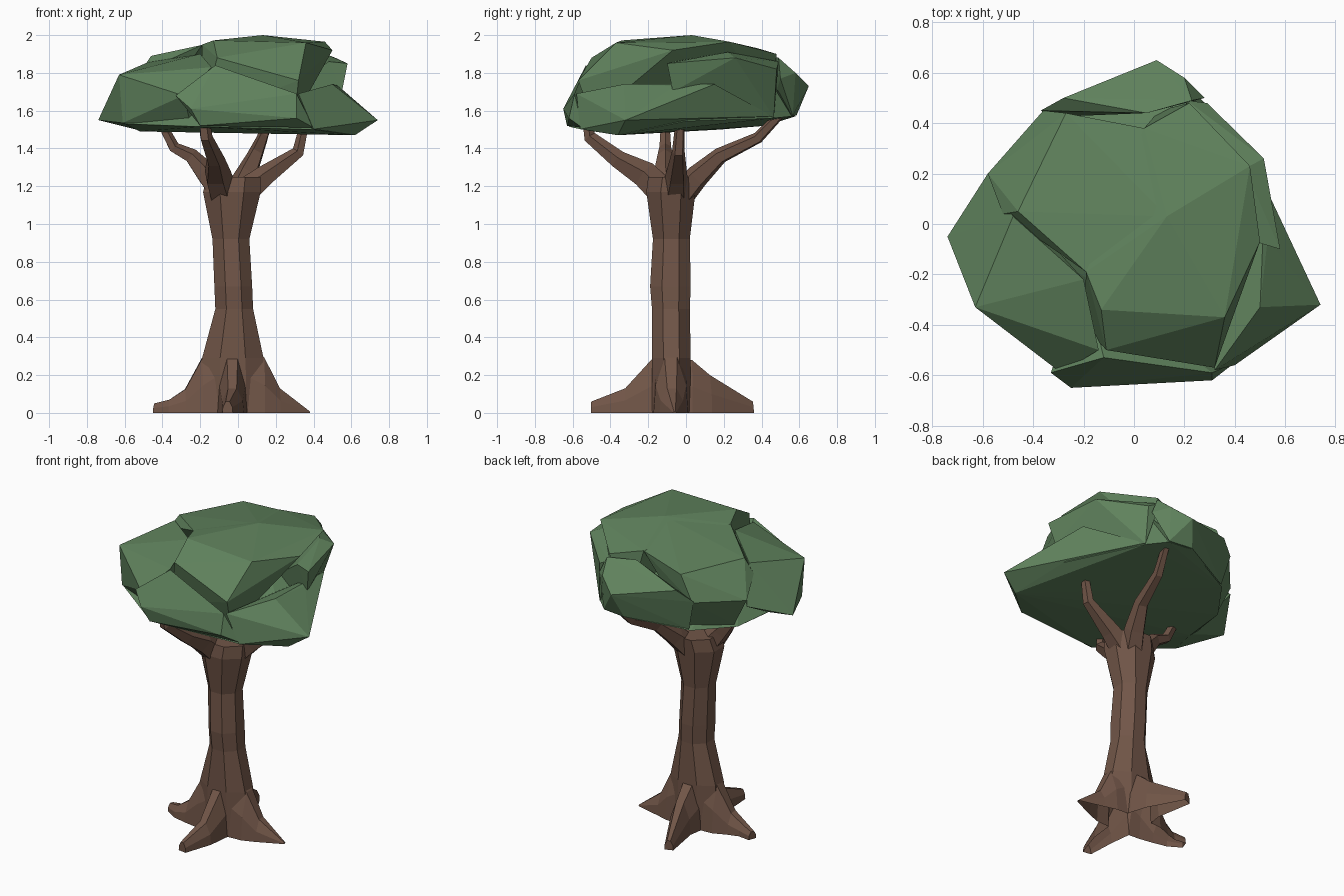
import bpy, bmesh, math
from mathutils import Vector


def material(name, rgb):
    m = bpy.data.materials.new(name)
    m.diffuse_color = (*rgb, 1)
    return m


BARK = material("bark brown", (0.165, 0.092, 0.064))
LEAF = material("leaf green", (0.115, 0.222, 0.108))


def finish(bm, name, mat):
    bmesh.ops.recalc_face_normals(bm, faces=bm.faces)
    me = bpy.data.meshes.new(name)
    bm.to_mesh(me)
    bm.free()
    me.materials.append(mat)
    ob = bpy.data.objects.new(name, me)
    bpy.context.collection.objects.link(ob)
    return ob


def loft(name, rings, mat):
    """Skin a list of equal-length point rings and cap both ends."""
    bm = bmesh.new()
    vs = [[bm.verts.new(p) for p in r] for r in rings]
    n = len(vs[0])
    for a, b in zip(vs, vs[1:]):
        for i in range(n):
            j = (i + 1) % n
            bm.faces.new((a[i], a[j], b[j], b[i]))
    bm.faces.new(vs[0][::-1])
    bm.faces.new(vs[-1])
    return finish(bm, name, mat)


def hull(name, pts, mat):
    bm = bmesh.new()
    for p in pts:
        bm.verts.new(p)
    res = bmesh.ops.convex_hull(bm, input=bm.verts)
    junk = [g for g in res["geom_interior"] if isinstance(g, bmesh.types.BMVert)]
    bmesh.ops.delete(bm, geom=junk, context='VERTS')
    return finish(bm, name, mat)


def union(base, others):
    """Merge parts into one outer skin."""
    for o in others:
        m = base.modifiers.new("union", 'BOOLEAN')
        m.operation, m.solver, m.object = 'UNION', 'EXACT', o
    dg = bpy.context.evaluated_depsgraph_get()
    me = bpy.data.meshes.new_from_object(base.evaluated_get(dg))
    base.modifiers.clear()
    base.data = me
    for o in others:
        bpy.data.objects.remove(o)


# Trunk: eight-sided rings given as z, x range, y range
def trunk_ring(z, x0, x1, y0, y1):
    k = 1 / math.cos(math.pi / 8)
    return [((x0 + x1) / 2 + (x1 - x0) / 2 * k * math.cos(a),
             (y0 + y1) / 2 + (y1 - y0) / 2 * k * math.sin(a), z)
            for a in [math.pi / 8 + i * math.pi / 4 for i in range(8)]]


trunk = loft("trunk", [trunk_ring(*r) for r in (
    (-0.1, -0.2, 0.15, -0.18, 0.025),
    (0.29, -0.19, 0.135, -0.18, 0.025),
    (0.55, -0.12, 0.08, -0.18, 0.02),
    (0.67, -0.125, 0.075, -0.19, 0.025),
    (0.92, -0.135, 0.06, -0.175, 0.02),
    (1.17, -0.185, 0.12, -0.21, 0.05),
    (1.25, -0.16, 0.12, -0.2, 0.06))], BARK)
wood = []


# Roots: stations of x, y, ridge height, half width; roof-shaped section
def root(name, drop, *stations):
    rings = []
    pts = [Vector(s[:2]) for s in stations]
    for i, (x, y, h, w) in enumerate(stations):
        d = (pts[min(i + 1, len(pts) - 1)] - pts[max(i - 1, 0)]).normalized()
        s = Vector((-d.y, d.x))
        rings.append([(x + s.x * w * u, y + s.y * w * u, h * v if v else -drop)
                      for u, v in ((-1, 0), (-0.85, 0.5), (-0.35, 1),
                                   (0.35, 1), (0.85, 0.5), (1, 0))])
    wood.append(loft(name, rings, BARK))


root("front_root", 0.03, (-0.03, -0.1, 0.29, 0.09), (-0.03, -0.18, 0.285, 0.08),
     (-0.03, -0.32, 0.13, 0.065), (-0.055, -0.5, 0.06, 0.03))
root("back_root", 0.035, (-0.03, -0.05, 0.29, 0.1), (-0.03, 0.03, 0.28, 0.09),
     (-0.04, 0.12, 0.2, 0.07), (-0.12, 0.35, 0.06, 0.03))
root("left_root", 0.04, (-0.1, -0.08, 0.4, 0.1), (-0.19, -0.08, 0.29, 0.095),
     (-0.28, -0.09, 0.125, 0.07), (-0.36, -0.09, 0.07, 0.05),
     (-0.44, -0.06, 0.05, 0.03))
root("right_root", 0.045, (0.04, -0.08, 0.4, 0.1), (0.14, -0.08, 0.29, 0.095),
     (0.22, -0.075, 0.13, 0.07), (0.38, -0.06, 0.008, 0.01))


# Branches: tapered five-sided tubes along a path of x, y, z, radius
def branch(name, *stations):
    pts = [Vector(s[:3]) for s in stations]
    rings = []
    out = Vector((pts[-1].x - pts[0].x, pts[-1].y - pts[0].y, 0))
    side = Vector((-out.y, out.x, 0)).normalized()
    for i, s in enumerate(stations):
        d = (pts[min(i + 1, len(pts) - 1)] - pts[max(i - 1, 0)]).normalized()
        up = d.cross(side)
        rings.append([pts[i] + s[3] * (side * math.cos(a) + up * math.sin(a))
                      for a in [math.tau * k / 5 + 0.3 for k in range(5)]])
    wood.append(loft(name, rings, BARK))


branch("front_branch", (-0.08, -0.12, 1.16, 0.08), (-0.11, -0.22, 1.26, 0.075),
       (-0.12, -0.36, 1.34, 0.05), (-0.17, -0.51, 1.46, 0.035),
       (-0.18, -0.52, 1.55, 0.03))
branch("left_branch", (-0.08, -0.1, 1.16, 0.08), (-0.18, -0.11, 1.28, 0.06),
       (-0.25, -0.11, 1.36, 0.042), (-0.34, -0.11, 1.405, 0.032),
       (-0.4, -0.11, 1.52, 0.025))
branch("right_branch", (0.02, -0.06, 1.15, 0.08), (0.14, -0.05, 1.25, 0.06),
       (0.32, -0.04, 1.38, 0.035), (0.36, -0.03, 1.56, 0.024))
branch("back_branch", (0.0, -0.02, 1.16, 0.075), (0.04, 0.06, 1.25, 0.065),
       (0.09, 0.18, 1.36, 0.045), (0.13, 0.38, 1.455, 0.032),
       (0.17, 0.5, 1.58, 0.024))
union(trunk, wood)

# Open the foot of the trunk at ground level
bm = bmesh.new()
bm.from_mesh(trunk.data)
bmesh.ops.bisect_plane(bm, geom=bm.verts[:] + bm.edges[:] + bm.faces[:],
                       plane_co=(0, 0, 0), plane_no=(0, 0, 1), clear_inner=True)
bm.to_mesh(trunk.data)
bm.free()

# Canopy: overlapping faceted lobes, stepped at their seams
canopy = hull("canopy", [
    (0.13, 0.03, 2.0), (-0.13, -0.34, 1.972), (0.36, -0.37, 1.96),
    (0.46, 0.23, 1.965), (0.5, -0.07, 1.92), (0.32, -0.57, 1.76),
    (-0.11, -0.5, 1.88), (-0.19, -0.19, 1.95), (0.04, 0.38, 1.93),
    (0.22, 0.48, 1.9), (0.3, -0.5, 1.56), (-0.2, -0.4, 1.56),
    (0.1, 0.45, 1.6)], LEAF)
lobes = []


def lobe(name, *pts):
    lobes.append(hull(name, pts, LEAF))


lobe("underside", (-0.6, -0.33, 1.53), (-0.52, -0.1, 1.49), (-0.5, 0.18, 1.5),
     (-0.33, 0.42, 1.52), (0.04, 0.58, 1.57), (0.2, 0.56, 1.57),
     (0.3, 0.46, 1.56), (0.55, 0.0, 1.545), (0.62, -0.36, 1.47),
     (0.4, -0.55, 1.5), (-0.2, -0.62, 1.515), (0.1, 0.1, 1.85),
     (-0.3, -0.15, 1.83), (0.25, 0.42, 1.8))
lobe("back_left", (0.13, 0.03, 1.996), (-0.19, -0.19, 1.948),
     (-0.46, 0.05, 1.89), (-0.27, 0.44, 1.88), (0.04, 0.38, 1.928),
     (-0.52, 0.04, 1.8), (-0.58, 0.2, 1.7), (-0.36, 0.45, 1.72),
     (-0.49, 0.2, 1.52), (-0.3, 0.4, 1.535))
lobe("left", (-0.63, -0.33, 1.79), (-0.74, -0.05, 1.55), (-0.58, 0.2, 1.66),
     (-0.48, 0.03, 1.855), (-0.2, -0.22, 1.9), (-0.14, -0.5, 1.83),
     (-0.29, -0.59, 1.68), (-0.61, -0.33, 1.535), (-0.52, -0.1, 1.495),
     (-0.25, -0.5, 1.53))
lobe("front", (-0.12, -0.53, 1.84), (0.31, -0.59, 1.69), (-0.25, -0.65, 1.61),
     (-0.33, -0.59, 1.68), (-0.2, -0.63, 1.52), (0.31, -0.62, 1.56),
     (0.4, -0.55, 1.51), (-0.2, -0.2, 1.55))
lobe("right", (0.74, -0.32, 1.55), (0.62, -0.36, 1.471), (0.4, -0.56, 1.502),
     (0.32, -0.58, 1.69), (0.5, -0.33, 1.74), (0.53, -0.06, 1.73),
     (0.3, 0.46, 1.57), (0.52, 0.15, 1.74), (0.2, -0.1, 1.56))
lobe("back_right", (0.58, -0.1, 1.85), (0.515, 0.26, 1.88), (0.29, 0.48, 1.82),
     (0.3, 0.465, 1.565), (0.55, -0.07, 1.7), (0.48, -0.07, 1.86),
     (0.44, 0.22, 1.91), (0.21, 0.49, 1.86), (0.1, 0.1, 1.58))
lobe("back", (0.09, 0.65, 1.73), (0.2, 0.58, 1.8), (0.05, 0.44, 1.89),
     (0.23, 0.49, 1.88), (-0.28, 0.5, 1.8), (-0.37, 0.45, 1.73),
     (0.28, 0.5, 1.77), (0.2, 0.565, 1.575), (0.04, 0.585, 1.575),
     (-0.32, 0.425, 1.53))
union(canopy, lobes)
